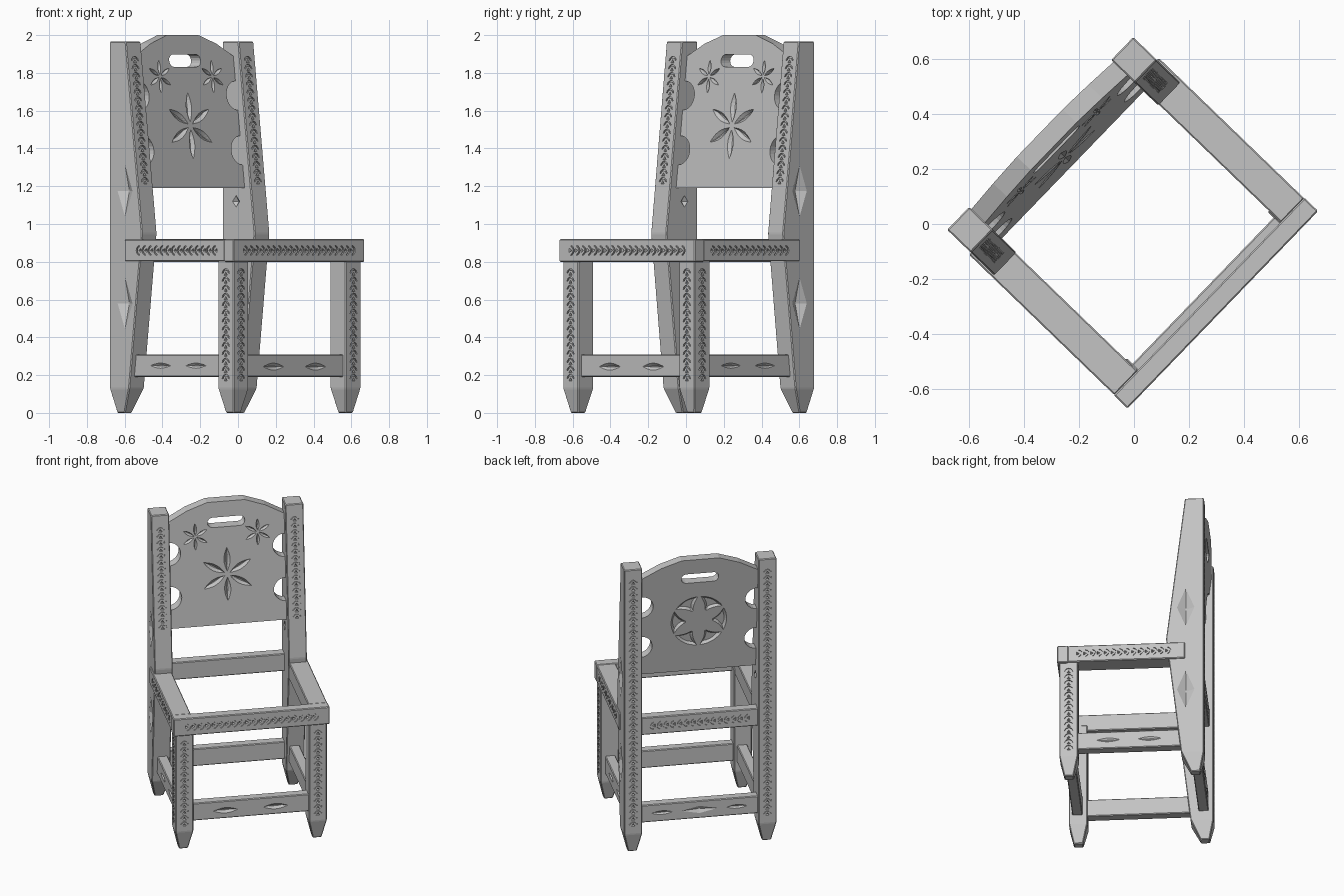
import bpy, bmesh
from math import sin, cos, pi, radians, asin
from mathutils import Matrix, Vector

cube = bpy.data.objects.get("Cube")
if cube:
    bpy.data.objects.remove(cube, do_unlink=True)

wood = bpy.data.materials.new("grey wood")
wood.use_nodes = True
wood.diffuse_color = (0.55, 0.55, 0.55, 1)
wood.node_tree.nodes["Principled BSDF"].inputs["Base Color"].default_value = (0.55, 0.55, 0.55, 1)

TURN = Matrix.Rotation(radians(46), 4, 'Z')   # the chair stands turned on the floor
FLIP = Matrix.Scale(-1, 4, (1, 0, 0))
X, Y, Z = Vector((1, 0, 0)), Vector((0, 1, 0)), Vector((0, 0, 1))


def make(name, bm):
    bmesh.ops.recalc_face_normals(bm, faces=bm.faces[:])
    mesh = bpy.data.meshes.new(name)
    bm.to_mesh(mesh)
    bm.free()
    mesh.materials.append(wood)
    ob = bpy.data.objects.new(name, mesh)
    bpy.context.collection.objects.link(ob)
    return ob


def loft(sections):
    """Square-section body from (z, x0, x1, y0, y1) rows, with softened edges."""
    bm = bmesh.new()
    rings = [[bm.verts.new(p) for p in ((a, c, z), (b, c, z), (b, d, z), (a, d, z))]
             for z, a, b, c, d in sections]
    for lo, hi in zip(rings, rings[1:]):
        for i in range(4):
            j = (i + 1) % 4
            bm.faces.new((lo[i], lo[j], hi[j], hi[i]))
    bm.faces.new(rings[0][::-1])
    bm.faces.new(rings[-1])
    bmesh.ops.recalc_face_normals(bm, faces=bm.faces[:])
    bmesh.ops.bevel(bm, geom=bm.edges[:], offset=0.005, segments=1, affect='EDGES', profile=0.5)
    return bm


def frame(origin, along, normal):
    a, n = Vector(along).normalized(), Vector(normal).normalized()
    m = Matrix((a, n.cross(a), n)).transposed().to_4x4()
    m.translation = Vector(origin)
    return m


def chip(bm, fr, pts, depth, sx=1.0, sy=1.0, lift=0.003):
    """Tapered cutter below an outline drawn on the face given by the frame."""
    cx = sum(p[0] for p in pts) / len(pts)
    cy = sum(p[1] for p in pts) / len(pts)
    top = [bm.verts.new(fr @ Vector((x, y, lift))) for x, y in pts]
    low = [bm.verts.new(fr @ Vector((cx + (x - cx) * sx, cy + (y - cy) * sy, -depth))) for x, y in pts]
    bm.faces.new(top)
    bm.faces.new(low[::-1])
    for i in range(len(pts)):
        j = (i + 1) % len(pts)
        bm.faces.new((top[j], top[i], low[i], low[j]))


def arc(r, a0, a1, n, cx=0, cy=0):
    return [(cx + r * cos(radians(a0 + (a1 - a0) * i / n)),
             cy + r * sin(radians(a0 + (a1 - a0) * i / n))) for i in range(n + 1)]


def band(bm, fr, length):
    """Running border of arches and triangles, centred on the frame."""
    n = int(length / 0.043)
    for i in range(n):
        f = fr @ Matrix.Translation(((i - (n - 1) / 2) * 0.043 - 0.008, 0, 0))
        chip(bm, f, arc(0.027, -85, 85, 6) + arc(0.019, 75, -75, 6), 0.008)
        chip(bm, f, [(-0.01, -0.014), (0.012, 0), (-0.01, 0.014)], 0.01, 0.3, 0.3)


def lens(r0, r1, half, n=8):
    side = [(r0 + (r1 - r0) * i / n, half * sin(pi * i / n)) for i in range(n + 1)]
    return side + [(x, -y) for x, y in side[-2:0:-1]]


def eye(bm, fr, length, half, depth=0.014):
    chip(bm, fr, lens(-length / 2, length / 2, half), depth, 0.5, 0.15)


def diamond(bm, fr, long, wide, depth):
    chip(bm, fr, [(-long, 0), (0, -wide), (long, 0), (0, wide)], depth, 0.08, 0.08)


def flower(bm, fr, r):
    for k in range(6):
        f = fr @ Matrix.Rotation(radians(60 * k), 4, 'Z')
        chip(bm, f, lens(0.08 * r, r, 0.13 * r), 0.016, 0.6, 0.15)


def rosette(bm, fr, r):
    """Sunk fields that leave six raised petals inside a circle."""
    half = lambda t: 28 - asin(0.19 * sin(pi * t) / t) * 180 / pi
    steps = (0.46, 0.55, 0.7, 0.85)
    for k in range(6):
        side = [(r * t * cos(radians(half(t))), r * t * sin(radians(half(t)))) for t in steps]
        pts = [(x, -y) for x, y in side] + arc(r, -28, 28, 8) + side[::-1]
        chip(bm, fr @ Matrix.Rotation(radians(60 * k + 30), 4, 'Z'), pts, 0.018, 0.6, 0.6)


def finish(name, body, cuts=None, pair=False, shear=None):
    """Carve, place in the room, and mirror if the part comes as a pair."""
    ob = make(name, body)
    if cuts:
        bmesh.ops.triangulate(cuts, faces=cuts.faces[:])
        cutter = make(name + "_cutter", cuts)
        cutter.hide_render = True
        mod = ob.modifiers.new("carve", 'BOOLEAN')
        mod.operation, mod.solver, mod.object = 'DIFFERENCE', 'EXACT', cutter
        mesh = bpy.data.meshes.new_from_object(ob.evaluated_get(bpy.context.evaluated_depsgraph_get()))
        ob.modifiers.clear()
        ob.data = mesh
        bpy.data.objects.remove(cutter, do_unlink=True)
    if shear:
        for v in ob.data.vertices:
            v.co.y += shear(v.co.z)
    if pair:
        twin = ob.copy()
        twin.data = ob.data.copy()
        twin.data.transform(TURN @ FLIP)
        twin.data.flip_normals()
        ob.name, twin.name = "left_" + name, "right_" + name
        bpy.context.collection.objects.link(twin)
    ob.data.transform(TURN)


# Back posts: straight behind, bent in front, pointed feet
cuts = bmesh.new()
band(cuts, frame((0.43, 0.475, 1.04), Z, Y), 1.74)
slope = Vector((0, 0.119, 1.015))
band(cuts, frame(Vector((0.43, 0.236, 0.95)) + slope * 0.59, slope, (0, -1.015, 0.119)), 0.7)
for z in (1.175, 0.58):
    diamond(cuts, frame((0.488, 0.36, z), Z, X), 0.15, 0.06, 0.03)
diamond(cuts, frame((0.372, 0.373, 1.12), Z, -X), 0.035, 0.03, 0.02)
finish("back_post", loft([(0, 0.402, 0.458, 0.392, 0.448), (0.13, 0.372, 0.488, 0.33, 0.475),
                          (0.95, 0.372, 0.488, 0.236, 0.475), (1.965, 0.372, 0.488, 0.355, 0.475)]),
       cuts, pair=True)

# Front legs
cuts = bmesh.new()
band(cuts, frame((0.428, -0.437, 0.465), Z, -Y), 0.63)
band(cuts, frame((0.485, -0.378, 0.465), Z, X), 0.63)
finish("front_leg", loft([(0, 0.4, 0.456, -0.408, -0.35), (0.13, 0.37, 0.485, -0.437, -0.32),
                          (0.84, 0.37, 0.485, -0.437, -0.32)]), cuts, pair=True)


def bar(x0, x1, y0, y1, z0, z1):
    return loft([(z0, x0, x1, y0, y1), (z1, x0, x1, y0, y1)])


# Seat frame
cuts = bmesh.new()
band(cuts, frame((0.498, -0.03, 0.86), Y, X), 0.63)
finish("side_rail", bar(0.376, 0.498, -0.382, 0.355, 0.803, 0.918), cuts, pair=True)
cuts = bmesh.new()
band(cuts, frame((0, -0.45, 0.86), X, -Y), 0.87)
finish("front_rail", bar(-0.5, 0.5, -0.45, -0.38, 0.8, 0.92), cuts)
cuts = bmesh.new()
band(cuts, frame((0, 0.45, 0.86), X, Y), 0.66)
finish("back_rail", bar(-0.38, 0.38, 0.38, 0.45, 0.8, 0.92), cuts)

# Stretchers
cuts = bmesh.new()
for s in (-1, 1):
    eye(cuts, frame((0.455, s * 0.13, 0.25), Y, X), 0.17, 0.018, 0.008)
finish("side_stretcher", bar(0.39, 0.455, -0.34, 0.345, 0.19, 0.31), cuts, pair=True)
cuts = bmesh.new()
for s in (-1, 1):
    eye(cuts, frame((s * 0.16, -0.415, 0.245), X, -Y), 0.17, 0.022)
finish("front_stretcher", bar(-0.38, 0.38, -0.415, -0.35, 0.19, 0.31), cuts)
cuts = bmesh.new()
diamond(cuts, frame((0, 0.445, 0.25), X, Y), 0.14, 0.03, 0.014)
for s in (-1, 1):
    eye(cuts, frame((s * 0.24, 0.445, 0.25), X, Y), 0.15, 0.016, 0.01)
finish("back_stretcher", bar(-0.38, 0.38, 0.38, 0.445, 0.19, 0.31), cuts)

# Backrest panel: arched board with hand slot, scalloped sides and carved flowers
half = [(0.38, 1.19), (0.38, 1.885), (0.25, 1.955), (0.12, 2.0)]
board = bmesh.new()
chip(board, frame((0, 0, 0), X, -Y), half + [(-x, z) for x, z in half[::-1]], 0.07, lift=0)
cuts = bmesh.new()
face = lambda x, z: frame((x, 0, z), X, -Y)
for s in (-1, 1):
    for z in (1.39, 1.68):
        chip(cuts, face(s * 0.372, z), arc(0.077, 0, 345, 23), 0.09, lift=0.02)
    flower(cuts, frame((s * 0.2, 0, 1.78), Z, -Y), 0.09)
flower(cuts, frame((0, 0, 1.52), Z, -Y), 0.18)
chip(cuts, face(0, 1.865), arc(0.033, -90, 90, 8, 0.087) + arc(0.033, 90, 270, 8, -0.087), 0.09, lift=0.02)
rosette(cuts, frame((0, 0.07, 1.55), Z, Y), 0.18)
finish("backrest_panel", board, cuts, shear=lambda z: 0.31 + (z - 1.19) * 0.12)
